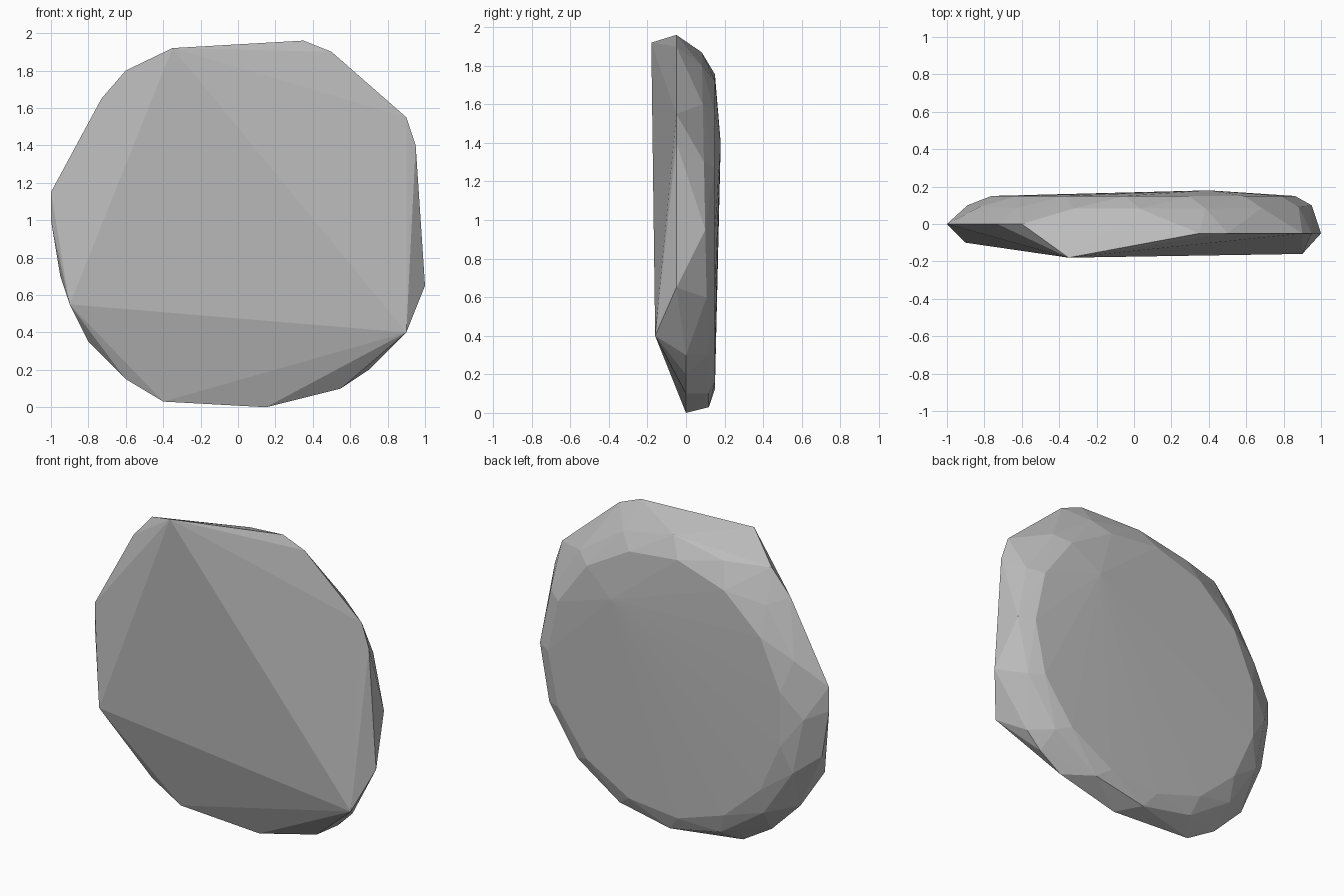
import bpy, bmesh
from math import sin, cos, tau
from mathutils import Vector


def make_material(name, grey):
    """Plain matte grey shown in both viewport and render."""
    material = bpy.data.materials.new(name)
    material.use_nodes = True
    colour = (grey, grey, grey, 1)
    material.diffuse_color = colour
    shader = material.node_tree.nodes["Principled BSDF"]
    shader.inputs["Base Color"].default_value = colour
    return material


def ring(centre, radius, lean, count):
    """Upright ring of corners whose top leans towards the front."""
    corners = []
    for step in range(count):
        angle = tau * step / count
        offset = Vector((cos(angle), -lean * sin(angle), sin(angle)))
        corners.append(Vector(centre) + radius * offset)
    return corners


def rim_depth(x, z):
    """The upper left side of the rim sits further forward."""
    return -.05 if x > .3 and z > .5 else 0


def build_hull(name, corners, material):
    """Wrap the corners into one faceted convex solid."""
    bm = bmesh.new()
    for corner in corners:
        bm.verts.new(corner)
    hull = bmesh.ops.convex_hull(bm, input=bm.verts[:])
    unused = hull["geom_interior"] + hull["geom_unused"]
    loose = {item for item in unused if isinstance(item, bmesh.types.BMVert)}
    bmesh.ops.delete(bm, geom=list(loose), context="VERTS")
    bmesh.ops.recalc_face_normals(bm, faces=bm.faces[:])
    mesh = bpy.data.meshes.new(name)
    bm.to_mesh(mesh)
    bm.free()
    mesh.materials.append(material)
    stone = bpy.data.objects.new(name, mesh)
    bpy.context.collection.objects.link(stone)


cube = bpy.data.objects.get("Cube")
if cube:
    bpy.data.objects.remove(cube)

# Three prominent corners of the chipped front face
front_corners = [(-.35, -.18, 1.92), (.9, -.16, .4), (-.9, -.1, .55)]

# Irregular outline, clockwise from the top
outline = [(.35, 1.96), (.5, 1.9), (.9, 1.55), (.95, 1.4), (1, .65),
           (.8, .3), (.7, .2), (.55, .1), (.15, 0), (-.4, .03),
           (-.6, .15), (-.8, .35), (-.95, .7), (-1, 1), (-1, 1.15),
           (-.73, 1.65), (-.6, 1.8)]
rim = [(x, rim_depth(x, z), z) for x, z in outline]

# Bevelled shoulder, flat back edge and the slight peak of the back
shoulder = ring(centre=(.03, .1, .95), radius=.92, lean=.02, count=16)
back_edge = ring(centre=(.04, .15, .94), radius=.82, lean=0, count=15)
back_peak = [(.4, .18, 1.4)]

build_hull("flat_stone", front_corners + rim + shoulder + back_edge + back_peak,
           make_material("stone_grey", .5))
